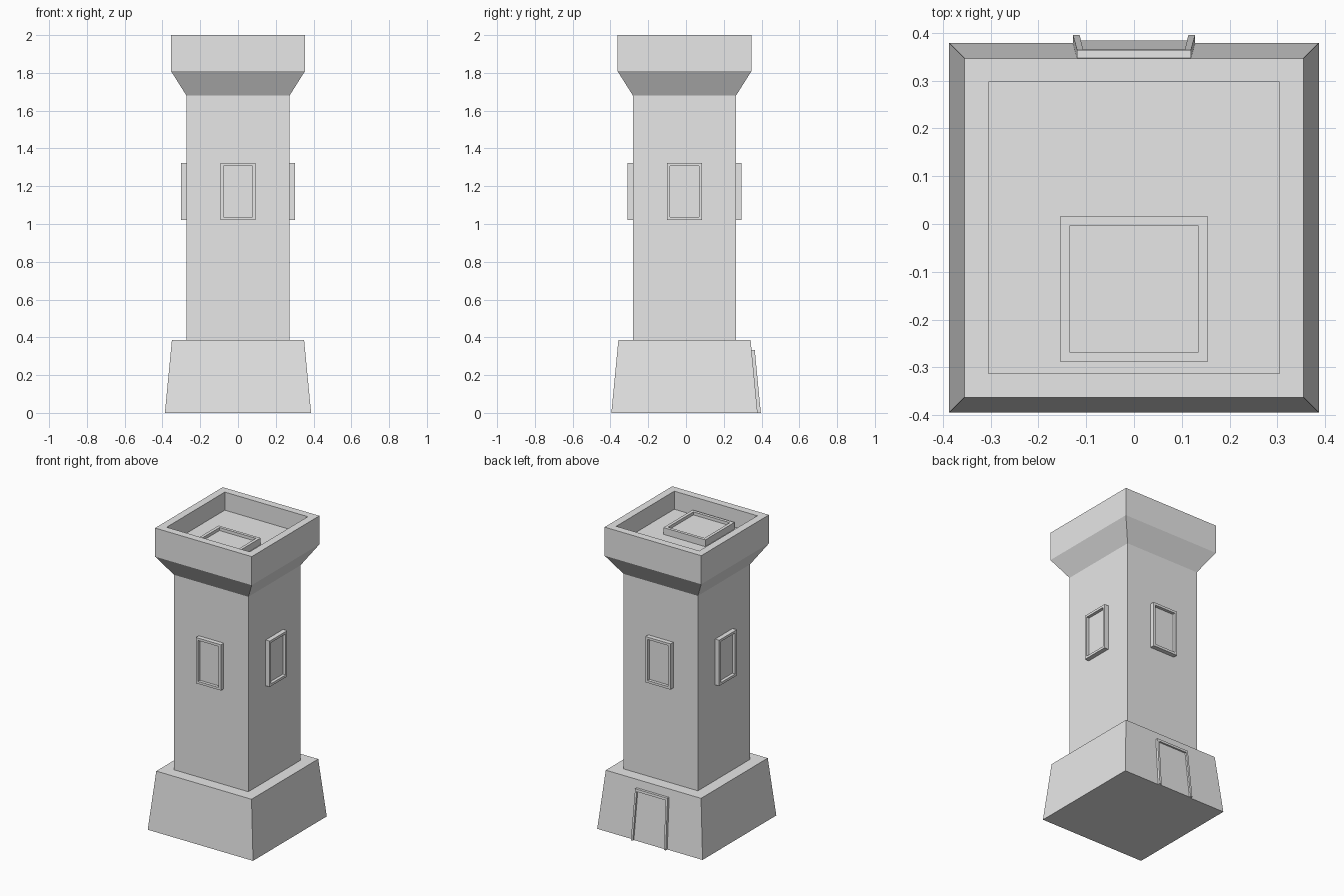
import bpy, bmesh
from math import pi
from mathutils import Matrix

cube = bpy.data.objects.get("Cube")
if cube:
    bpy.data.objects.remove(cube, do_unlink=True)

CENTRE_Y = -0.008
BASE_LOW, BASE_HIGH, BASE_TOP = 0.387, 0.35, 0.385
SHAFT, CORBEL_Z = 0.273, 1.68
ROOF_Z = 1.88

stone = bpy.data.materials.new("grey stone")
stone.use_nodes = True
stone.diffuse_color = (0.8, 0.8, 0.8, 1)
stone.node_tree.nodes["Principled BSDF"].inputs["Base Color"].default_value = (0.8, 0.8, 0.8, 1)


def add_object(name, bm, matrix):
    mesh = bpy.data.meshes.new(name)
    bm.to_mesh(mesh)
    bm.free()
    mesh.materials.append(stone)
    obj = bpy.data.objects.new(name, mesh)
    obj.matrix_world = Matrix.Translation((0, CENTRE_Y, 0)) @ matrix
    bpy.context.collection.objects.link(obj)
    return obj


def loft(name, rings, matrix=Matrix(), cap_start=False, cap_end=False):
    """Join rectangular rings given as (half width, half depth, height)."""
    bm = bmesh.new()
    loops = [[bm.verts.new((sx * w, sy * d, z))
              for sx, sy in ((-1, -1), (1, -1), (1, 1), (-1, 1))]
             for w, d, z in rings]
    for a, b in zip(loops, loops[1:]):
        for i in range(4):
            j = (i + 1) % 4
            bm.faces.new((a[i], a[j], b[j], b[i]))
    if cap_start:
        bm.faces.new(loops[0][::-1])
    if cap_end:
        bm.faces.new(loops[-1])
    return add_object(name, bm, matrix)


def square(profile):
    return [(half, half, z) for half, z in profile]


def framed_panel(name, w, h, depth, border, recess, matrix):
    """Raised rectangular frame around a sunken panel, facing local +z."""
    loft(name, [(w, h, 0), (w, h, depth), (w - border, h - border, depth),
                (w - border, h - border, depth - recess)], matrix, cap_end=True)


# Tower body
loft("base", square([(BASE_LOW, 0), (BASE_HIGH, BASE_TOP)]), cap_start=True, cap_end=True)
loft("shaft", square([(SHAFT, BASE_TOP), (SHAFT, CORBEL_Z)]))
loft("parapet", square([(SHAFT, CORBEL_Z), (0.355, 1.81), (0.355, 2),
                        (0.305, 2), (0.305, ROOF_Z)]), cap_end=True)

# Roof hatch
framed_panel("roof_hatch", 0.154, 0.153, 0.045, 0.02, 0.02,
             Matrix.Translation((0, -0.128, ROOF_Z)))

# One window on each side of the shaft
for turn, side in enumerate(("front", "left", "back", "right")):
    place = (Matrix.Rotation(turn * pi / 2, 4, 'Z')
             @ Matrix.Translation((0, -SHAFT, 1.172))
             @ Matrix.Rotation(pi / 2, 4, 'X'))
    framed_panel(side + "_window", 0.092, 0.152, 0.03, 0.016, 0.02, place)


# Back door, leaning with the sloped base and narrowing upwards
def door_part(name, bars, depth):
    bm = bmesh.new()
    for u0, u1, z0, z1 in bars:
        verts = bmesh.ops.create_cube(bm, size=1)["verts"]
        for v in verts:
            u = u1 if v.co.x > 0 else u0
            z = z1 if v.co.z > 0 else z0
            rise = z / BASE_TOP
            wall = BASE_LOW + (BASE_HIGH - BASE_LOW) * rise
            v.co = (u * (1 - 0.08 * rise), wall + (depth if v.co.y > 0 else -0.01), z)
    bmesh.ops.recalc_face_normals(bm, faces=bm.faces)
    add_object(name, bm, Matrix())


OUT, IN, HEAD, TOP = 0.128, 0.114, 0.316, 0.332
door_part("door_frame", [(-OUT, -IN, 0, TOP), (IN, OUT, 0, TOP), (-IN, IN, HEAD, TOP)], 0.017)
door_part("door_leaf", [(-IN, IN, 0, HEAD)], 0.005)
